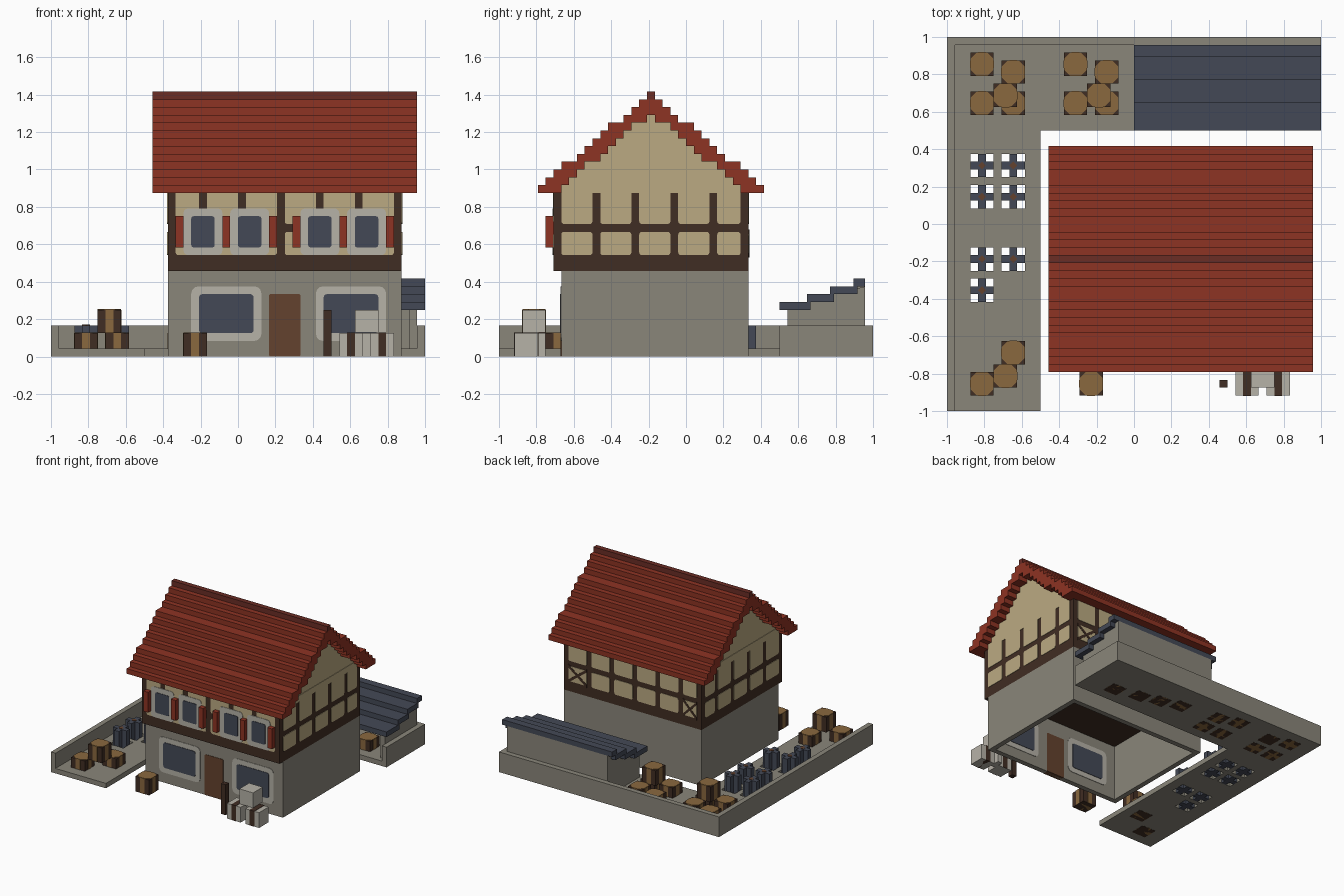
import bpy, bmesh, math

if "Cube" in bpy.data.objects:
    bpy.data.objects.remove(bpy.data.objects["Cube"], do_unlink=True)

U = 1 / 24  # block size: everything below is measured in blocks


def material(name, rgb):
    lin = [((c / 255 + 0.055) / 1.055) ** 2.4 for c in rgb] + [1.0]
    m = bpy.data.materials.new(name)
    m.use_nodes = True
    m.diffuse_color = lin
    b = m.node_tree.nodes["Principled BSDF"]
    b.inputs["Base Color"].default_value = lin
    b.inputs["Roughness"].default_value = 0.9
    return m


STONE = material("stone", (138, 134, 122))
PLASTER = material("plaster", (187, 170, 130))
TIMBER = material("dark timber", (64, 45, 35))
TILE = material("red tile", (141, 51, 35))
RIDGE = material("dark red ridge", (107, 45, 37))
SLATE = material("slate blue", (68, 73, 86))
TRIM = material("pale stone", (182, 178, 167))
DOOR = material("door wood", (100, 66, 46))
OAK = material("oak", (138, 104, 62))


class Part:
    """Collects boxes and prisms of several colours into one object."""

    def __init__(self, name):
        self.name, self.bm, self.mats = name, bmesh.new(), []

    def prism(self, pts, axis, lo, hi, mat):
        if mat not in self.mats:
            self.mats.append(mat)
        put = {"x": lambda a, b, c: (c, a, b), "y": lambda a, b, c: (a, c, b),
               "z": lambda a, b, c: (a, b, c)}[axis]
        ends = [[self.bm.verts.new([k * U for k in put(a, b, c)]) for a, b in pts]
                for c in (lo, hi)]
        n = len(pts)
        faces = [self.bm.faces.new(e) for e in ends]
        for i in range(n):
            j = (i + 1) % n
            faces.append(self.bm.faces.new((ends[0][i], ends[0][j], ends[1][j], ends[1][i])))
        for f in faces:
            f.material_index = self.mats.index(mat)
        return self

    def box(self, x, y, z, mat):
        return self.prism([(x[0], y[0]), (x[1], y[0]), (x[1], y[1]), (x[0], y[1])],
                          "z", z[0], z[1], mat)

    def done(self):
        bmesh.ops.recalc_face_normals(self.bm, faces=self.bm.faces[:])
        me = bpy.data.meshes.new(self.name)
        self.bm.to_mesh(me)
        self.bm.free()
        for m in self.mats:
            me.materials.append(m)
        ob = bpy.data.objects.new(self.name, me)
        bpy.context.scene.collection.objects.link(ob)
        return ob


def rounded(a, b, r=0.5, steps=3):
    """Rectangle a[0]..a[1] by b[0]..b[1] with rounded corners."""
    pts = []
    corners = ((a[1] - r, b[1] - r), (a[0] + r, b[1] - r), (a[0] + r, b[0] + r), (a[1] - r, b[0] + r))
    for q, (cx, cy) in enumerate(corners):
        for s in range(steps + 1):
            t = (q + s / steps) * math.pi / 2
            pts.append((cx + r * math.cos(t), cy + r * math.sin(t)))
    return pts


E = 0.08  # thickness of painted plates

# Ground floor: hollow stone walls, open underneath
p = Part("ground_floor")
p.box((-9, 21), (-16, -15), (0, 11), STONE).box((-9, 21), (7, 8), (0, 11), STONE)
p.box((-9, -8), (-15, 7), (0, 11), STONE).box((20, 21), (-15, 7), (0, 11), STONE)
p.done()

# Ground floor windows and door, passing through the wall
p = Part("shop_windows")
for x in (-6, 10):
    p.prism(rounded((x, x + 9), (2, 9), 0.9), "y", -16 - E, -15 + E, TRIM)
    p.prism(rounded((x + 1, x + 8), (3, 8), 0.4), "y", -16 - 2 * E, -15 + 2 * E, SLATE)
p.done()
p = Part("front_door")
p.prism(rounded((4, 8), (0, 8), 0.15), "y", -16 - E, -15 + E, DOOR)
p.done()

# Upper floor: timber body with plaster panels
Part("upper_floor_timber").box((-9, 21), (-17, 8), (11, 22), TIMBER).done()
Part("gable_wall").prism([(-17, 22), (8, 22), (-4.5, 32.5)], "x", -9, 21, PLASTER).done()

rows = ((13, 16), (17, 22))
for name, lo, hi in (("left_panels", 21 - E, 21 + E), ("right_panels", -9 - E, -9 + E)):
    p = Part(name)
    for y in ((-16, -12), (-11, -7), (-6, -2), (-1, 3), (4, 7)):
        for z in rows:
            p.prism(rounded(y, z, 0.35), "x", lo, hi, PLASTER)
    p.prism([(-16, 21), (7, 21), (7, 22.2), (-16, 22.2)], "x", lo, hi, PLASTER)
    p.done()

bays = ((-8, -5), (-4, 0), (1, 5), (6, 10), (11, 15), (16, 20))
for name, lo, hi in (("front_panels", -17 - E, -17 + E), ("back_panels", 8 - E, 8 + E)):
    p = Part(name)
    for x in bays:
        for z in rows:
            p.prism(rounded(x, z, 0.35), "y", lo, hi, PLASTER)
    p.done()

# Cross braces in the end bays of the back wall
p = Part("back_braces")
for x0, x1 in (bays[0], bays[-1]):
    cx, w = (x0 + x1) / 2, (x1 - x0) / 2
    for s in (-1, 1):
        p.prism([(cx - w, 14.5 - 1.5 * s - 0.3), (cx - w, 14.5 - 1.5 * s + 0.3),
                 (cx + w, 14.5 + 1.5 * s + 0.3), (cx + w, 14.5 + 1.5 * s - 0.3)],
                "y", 8, 8 + E * (1.6 + 0.2 * s), TIMBER)
p.done()

# Upper windows with their shutters
p = Part("upper_windows")
for x in (-7, -1, 8, 14):
    p.prism(rounded((x, x + 5), (13, 19), 0.6), "y", -17 - 2 * E, -17, TRIM)
    p.prism(rounded((x + 1, x + 4), (14, 18), 0.3), "y", -17 - 3 * E, -17, SLATE)
p.done()
p = Part("shutters")
for x in (-8, -2, 4, 7, 13, 19):
    p.box((x, x + 1), (-18, -17), (14, 18), TILE)
p.done()

# Stepped tile roof, one course per block of height
p = Part("roof")
for k, d in enumerate((14, 13, 12, 11, 9, 8, 7, 6, 5, 3, 2, 1)):
    z = (21 + k, 22 + k)
    if d < 3:
        p.box((-11, 23), (-5 - d, -4 + d), z, TILE)
    else:
        p.box((-11, 23), (-5 - d, -2 - d), z, TILE)
        p.box((-11, 23), (-7 + d, -4 + d), z, TILE)
p.box((-11, 23), (-5, -4), (33, 34), RIDGE)
p.done()

# Yard paving, with openings around the slim blue casks
casks = [(-21, 6), (-17, 6), (-21, 2), (-17, 2), (-21, -6), (-17, -6), (-21, -10)]
yard = Part("yard_floor").prism([(-24, -24), (-12, -24), (-12, 12), (24, 12), (24, 24), (-24, 24)],
                                "z", 0.03, 1, STONE).done()
cut = Part("floor_cutter")
for x, y in casks:
    cut.box((x, x + 3), (y, y + 3), (-1, 2), STONE)
cutter = cut.done()
cutter.hide_render = True
mod = yard.modifiers.new("openings", "BOOLEAN")
mod.operation, mod.object, mod.solver = "DIFFERENCE", cutter, "EXACT"
bpy.context.view_layer.objects.active = yard
bpy.ops.object.modifier_apply(modifier=mod.name)
bpy.data.objects.remove(cutter, do_unlink=True)

# Low boundary wall
p = Part("yard_wall")
p.box((-24, -23), (-24, 24), (0.03, 4), STONE)
p.box((-23, 24), (23, 24), (0.03, 4), STONE)
p.box((23, 24), (12, 23), (0.03, 4), STONE)
p.done()

# Open-fronted shed with a stepped slate roof
p = Part("shed_walls")
side = [(13, 1), (23, 1), (23, 9), (19, 8), (16, 7), (13, 6)]
p.prism(side, "x", 1, 2, STONE).prism(side, "x", 22, 23, STONE)
p.box((2, 22), (22, 23), (1, 9), STONE)
p.done()
p = Part("shed_roof")
for i, y in enumerate(((12, 16), (15.5, 19), (18.5, 22), (21.5, 23))):
    p.box((0, 24), y, (6 + i, 7 + i), SLATE)
p.done()


# Barrels: dark corner staves, oak middle staves and lid
def barrel(i, x, y, z):
    p = Part(f"barrel_{i}")
    p.box((x, x + 3), (y, y + 3), (z, z + 3), TIMBER)
    p.box((x + 1, x + 2), (y - 0.04, y + 3.04), (z, z + 3), OAK)
    p.box((x - 0.04, x + 3.04), (y + 1, y + 2), (z, z + 3), OAK)
    a, b = 0.8, 2.2
    p.prism([(x + u, y + v) for u, v in ((a, 0), (b, 0), (3, a), (3, b), (b, 3), (a, 3), (0, b), (0, a))],
            "z", z + 3, z + 3 + E, OAK)
    p.done()


spots = [(-21, -22, 0), (-17, -18, 0), (-18, -21, 3), (-7, -22, 0)]
for dx in (0, 12):
    spots += [(dx + x, y, z) for x, y, z in
              ((-21, 19, 0), (-17, 18, 0), (-21, 14, 0), (-17, 14, 0), (-18, 15, 3))]
spots += [(3, 17, 0), (7, 16, 0), (11, 15, 0), (16, 14, 0)]
for i, s in enumerate(spots):
    barrel(i + 1, *s)

# Slim blue casks with a wooden bung
for i, (x, y) in enumerate(casks):
    p = Part(f"blue_cask_{i + 1}")
    p.box((x + 1, x + 2), (y, y + 3), (0, 4), SLATE).box((x, x + 3), (y + 1, y + 2), (0, 4), SLATE)
    p.prism([(x + 1, y + 1.5), (x + 1.5, y + 1), (x + 2, y + 1.5), (x + 1.5, y + 2)],
            "z", 4, 4 + E, DOOR)
    p.done()

# Crates and post beside the door
for name, x in (("crate_a", 13), ("crate_b", 17)):
    p = Part(name)
    p.box((x, x + 3), (-22, -19), (0, 3), TRIM)
    p.box((x + 1, x + 2), (-22.06, -18.94), (0, 3.06), TIMBER)
    p.done()
Part("crate_c").box((16, 17), (-20, -18), (0, 3), TRIM).done()
Part("top_crate").box((15, 18), (-21, -18), (3.06, 6), TRIM).done()
Part("hitching_post").box((11, 12), (-21, -20), (0, 6), TIMBER).done()
